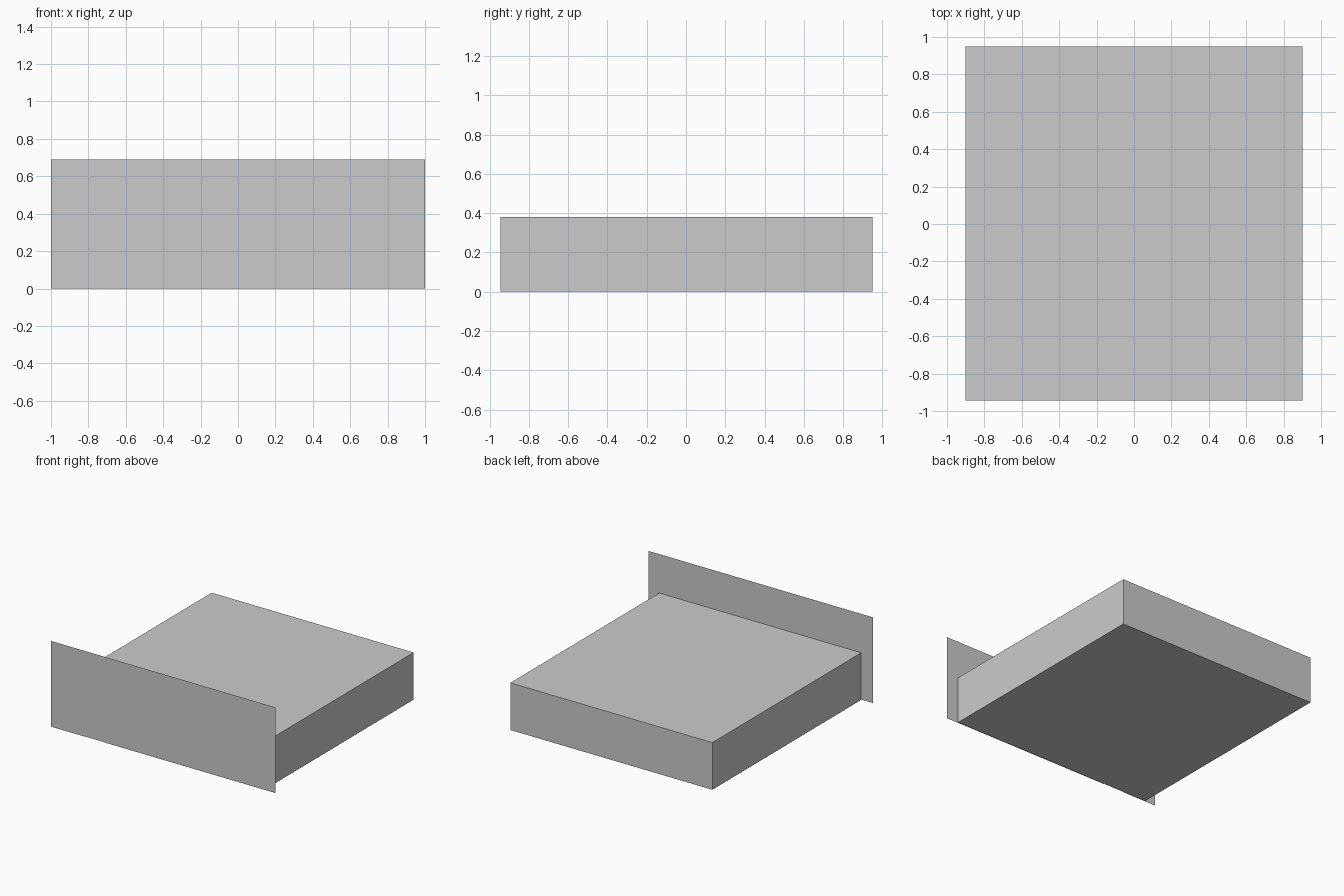
import bpy
import bmesh

cube = bpy.data.objects.get("Cube")
if cube:
    bpy.data.objects.remove(cube, do_unlink=True)

# Single flat colour
grey = bpy.data.materials.new("light_grey")
grey.use_nodes = True
grey.diffuse_color = (0.6, 0.6, 0.6, 1)
grey.node_tree.nodes["Principled BSDF"].inputs["Base Color"].default_value = (0.6, 0.6, 0.6, 1)

HALF_WIDTH, HALF_DEPTH, ROOF = 0.9, 0.95, 0.38
FACADE_HALF, FACADE_TOP = 1.0, 0.69
DOOR_LEFT, DOOR_RIGHT, DOOR_TOP = -0.705, -0.51, 0.243
GAP = 0.003


def finish(name, bm):
    mesh = bpy.data.meshes.new(name)
    bm.to_mesh(mesh)
    bm.free()
    mesh.materials.append(grey)
    obj = bpy.data.objects.new(name, mesh)
    bpy.context.collection.objects.link(obj)
    return obj


def front_panel(name, outline, y):
    """Flat sheet facing -y from an outline of (x, z) points."""
    bm = bmesh.new()
    bm.faces.new([bm.verts.new((x, y, z)) for x, z in outline])
    return finish(name, bm)


# Flat-roofed building body, just behind the facade
bm = bmesh.new()
bmesh.ops.create_cube(bm, size=1)
for v in bm.verts:
    v.co.x *= 2 * HALF_WIDTH
    v.co.y = HALF_DEPTH if v.co.y > 0 else -HALF_DEPTH + 2 * GAP
    v.co.z = ROOF if v.co.z > 0 else 0
finish("building_body", bm)

# Tall false front with a doorway notch
front_panel("facade", [
    (-FACADE_HALF, 0), (DOOR_LEFT, 0), (DOOR_LEFT, DOOR_TOP),
    (DOOR_RIGHT, DOOR_TOP), (DOOR_RIGHT, 0), (FACADE_HALF, 0),
    (FACADE_HALF, FACADE_TOP), (-FACADE_HALF, FACADE_TOP)], -HALF_DEPTH)

# Door leaf set slightly into the doorway
front_panel("door", [
    (DOOR_LEFT, 0), (DOOR_RIGHT, 0),
    (DOOR_RIGHT, DOOR_TOP), (DOOR_LEFT, DOOR_TOP)], -HALF_DEPTH + GAP)
